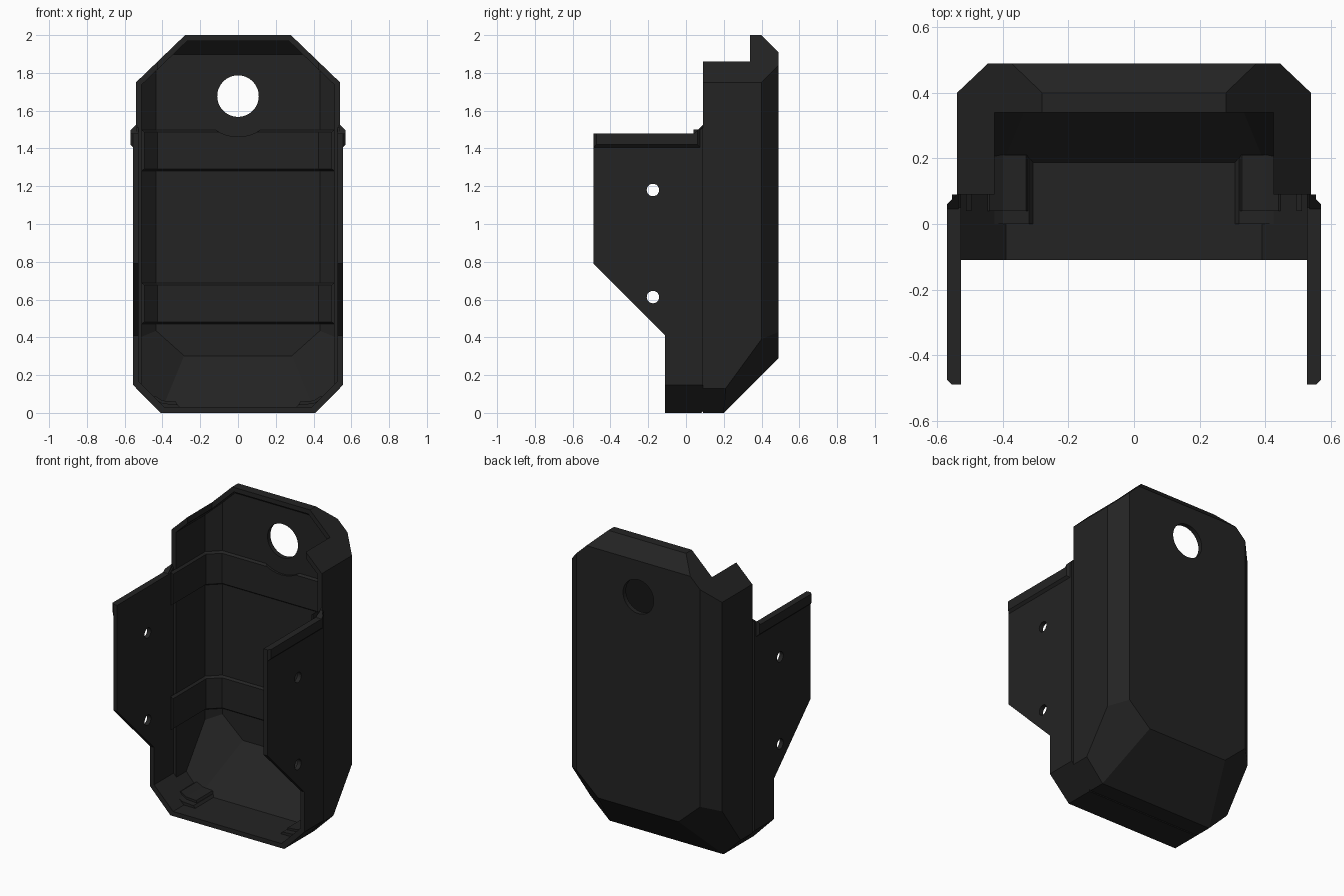
import bpy, bmesh, math
from itertools import combinations
from mathutils import Vector, Matrix

if "Cube" in bpy.data.objects:
    bpy.data.objects.remove(bpy.data.objects["Cube"])

black = bpy.data.materials.new("matte black")
black.diffuse_color = (0.017, 0.017, 0.017, 1)
black.use_nodes = True
black.node_tree.nodes["Principled BSDF"].inputs["Base Color"].default_value = black.diffuse_color


def make(name, bm):
    bmesh.ops.recalc_face_normals(bm, faces=bm.faces[:])
    me = bpy.data.meshes.new(name)
    bm.to_mesh(me)
    bm.free()
    me.materials.append(black)
    ob = bpy.data.objects.new(name, me)
    bpy.context.collection.objects.link(ob)
    return ob


def plane(normal, point, both=False):
    """Half-space bounded at point; both adds its mirror in x."""
    n = Vector(normal).normalized()
    d = n.dot(Vector(point))
    out = [(n, d)]
    if both:
        out.append((Vector((-n.x, n.y, n.z)), d))
    return out


def convex(name, planes):
    """Convex solid from half-spaces."""
    bm = bmesh.new()
    pts = []
    for tri in combinations(planes, 3):
        m = Matrix([p[0] for p in tri])
        if abs(m.determinant()) < 1e-4:
            continue
        v = m.inverted() @ Vector([p[1] for p in tri])
        if all(n.dot(v) <= d + 1e-4 for n, d in planes):
            if all((v - q).length > 3e-3 for q in pts):
                pts.append(v)
    for v in pts:
        bm.verts.new(v)
    r = bmesh.ops.convex_hull(bm, input=bm.verts[:])
    junk = [g for g in r["geom_interior"] + r["geom_unused"] if isinstance(g, bmesh.types.BMVert)]
    if junk:
        bmesh.ops.delete(bm, geom=list(set(junk)), context='VERTS')
    bmesh.ops.dissolve_limit(bm, angle_limit=0.02, verts=bm.verts[:], edges=bm.edges[:])
    return make(name, bm)


def prism(name, profile, a, b, axis):
    """Extrude a 2D profile along x (profile is y,z) or along y (profile is x,z)."""
    bm = bmesh.new()
    def at(p, t):
        return (t, p[0], p[1]) if axis == 'x' else (p[0], t, p[1])
    lo = [bm.verts.new(at(p, a)) for p in profile]
    hi = [bm.verts.new(at(p, b)) for p in profile]
    bm.faces.new(lo)
    bm.faces.new(hi[::-1])
    k = len(profile)
    for i in range(k):
        bm.faces.new((lo[i], lo[(i + 1) % k], hi[(i + 1) % k], hi[i]))
    return make(name, bm)


def circle(c, z, r, n):
    return [(c + r * math.cos(2 * math.pi * i / n), z + r * math.sin(2 * math.pi * i / n)) for i in range(n)]


def rect(a, b, c, d):
    return [(a, c), (b, c), (b, d), (a, d)]


def cut(ob, *cutters):
    for c in cutters:
        m = ob.modifiers.new("cut", 'BOOLEAN')
        m.object = c
        m.operation = 'DIFFERENCE'
        m.solver = 'EXACT'
        bpy.context.view_layer.objects.active = ob
        bpy.ops.object.modifier_apply(modifier=m.name)
        bpy.data.objects.remove(c)


# Main shell: chamfered tray, hollowed with an inset copy
walls = (plane((1, 0, 0), (.54, 0, 0), True) + plane((0, 1, 0), (0, .49, 0))
         + plane((0, 0, 1), (0, 0, 2)) + plane((0, 0, -1), (0, 0, 0))
         + plane((.09, .095, 0), (.445, .49, 0), True)
         + plane((.25, 0, .26), (.28, 0, 2), True)
         + plane((0, 1, 1), (0, .40, 2)) + plane((0, 1, -1), (0, .20, 0))
         + plane((1, 0, -1), (.41, 0, 0), True)
         + plane((.0348, .0533, -.0389), (.41, .20, 0), True))
T = .03
shell = convex("main_shell", walls + plane((0, -1, 0), (0, .09, 0)))
cavity = convex("cavity", [(n, d - T) for n, d in walls] + plane((0, -1, 0), (0, -.2, 0)))
top_slot = prism("slot", rect(-.2, .34, 1.6, 2.2), -.425, .425, 'x')
hang_hole = prism("hole", circle(0, 1.677, .11, 40), .3, .7, 'y')
cut(shell, cavity, top_slot, hang_hole)

# Front shell: floor and two side wings
side = [(-.11, 0), (.08, 0), (.09, .01), (.09, 1.51), (.05, 1.48), (-.49, 1.48), (-.49, .79), (-.11, .41)]
front = prism("side_wings", side, -.555, .555, 'x')
for s in (-1, 1):
    corner = [(s * .40, -.01), (s * .60, -.01), (s * .60, .195)]
    cut(front, prism("corner", corner, -.6, .2, 'y'))
inner = [(-.39, .03), (.39, .03), (.527, .167), (.527, 1.8), (-.527, 1.8), (-.527, .167)]
cut(front, prism("inside", inner, -.7, .3, 'y'))
for z in (1.18, .613):
    cut(front, prism("screw", circle(-.175, z, .033, 24), -.8, .8, 'x'))

# Raised rim along the top of each wing
rim_planes = (plane((1, 0, 0), (.57, 0, 0)) + plane((-1, 0, 0), (.535, 0, 0))
              + plane((0, -1, 0), (0, -.49, 0)) + plane((0, 0, -1), (0, 0, 1.405))
              + plane((1, -1, 0), (.57, -.475, 0)) + plane((1, 0, -1), (.57, 0, 1.42)))
long_rim = rim_planes + plane((0, 0, 1), (0, 0, 1.48)) + plane((0, 1, 0), (0, .06, 0))
end_rim = (rim_planes[:2] + rim_planes[3:4] + rim_planes[5:]
           + plane((0, -1, 1), (0, .05, 1.485)) + plane((0, 1, 0), (0, .09, 0))
           + plane((1, 1, 0), (.57, .06, 0)) + plane((1, 0, 1), (.57, 0, 1.50))
           + plane((0, -1, 0), (0, .045, 0)))
for s, label in ((1, "right"), (-1, "left")):
    for part, planes in (("wing_rim", long_rim), ("rim_end", end_rim)):
        convex(f"{part}_{label}", [(Vector((s * n.x, n.y, n.z)), d) for n, d in planes])


# Grip bands running round the inside
def path(t):
    half = [(.54 - t, .04), (.54 - t, .40 - t * .42), (.445 - t * .42, .49 - t)]
    return half + [(-x, y) for x, y in half[::-1]]


def band(name, z0, z1):
    bm = bmesh.new()
    rows = []
    for t, z in ((.028, z0), (.044, z0 + .012), (.044, z1 - .012), (.028, z1)):
        rows.append([bm.verts.new((x, y, z)) for x, y in path(t)])
    for j in range(4):
        a, b = rows[j], rows[(j + 1) % 4]
        for i in range(5):
            bm.faces.new((a[i], a[i + 1], b[i + 1], b[i]))
    for e in (0, 5):
        bm.faces.new([r[e] for r in rows])
    return make(name, bm)


upper = band("upper_grip_band", 1.28, 1.50)
cut(upper, prism("relief", circle(0, 1.677, .215, 48), .3, .462, 'y'))
band("lower_grip_band", .47, .69)

# Small stepped catches in the bottom corners
for s, label in ((1, "right"), (-1, "left")):
    low = [(.30, .02), (.32, .045), (.40, .05), (.45, .08), (.47, .08), (.42, .02)]
    prism(f"catch_base_{label}", [(s * x, z) for x, z in low], 0, .20, 'y')
    high = [(.32, .04), (.33, .06), (.40, .065), (.44, .09), (.46, .08), (.42, .04)]
    prism(f"catch_step_{label}", [(s * x, z) for x, z in high], .04, .21, 'y')
